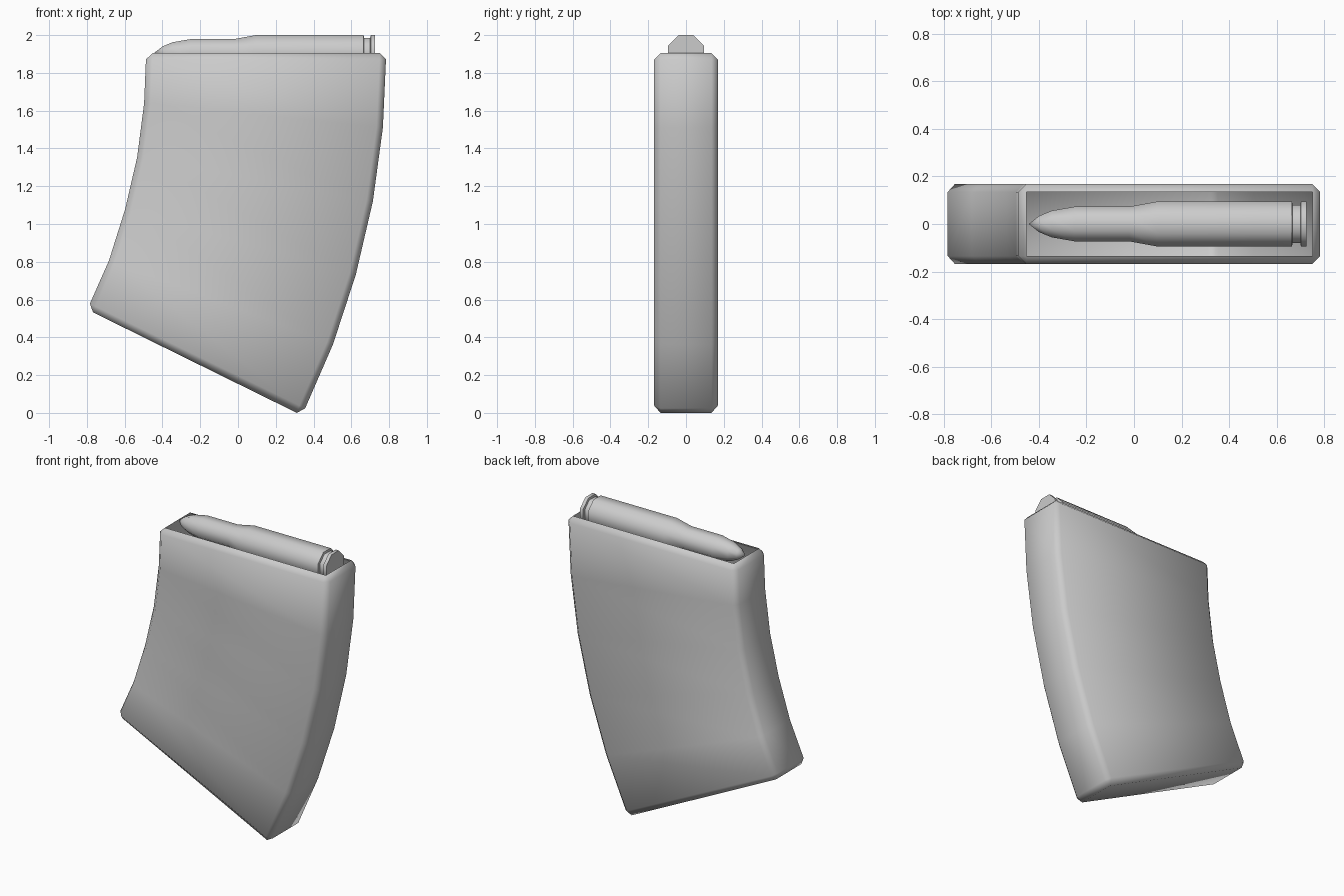
import bpy, bmesh
from math import pi, sin, cos, radians

if "Cube" in bpy.data.objects:
    bpy.data.objects.remove(bpy.data.objects["Cube"])


def finish(bm, name):
    bmesh.ops.recalc_face_normals(bm, faces=bm.faces[:])
    me = bpy.data.meshes.new(name)
    bm.to_mesh(me)
    bm.free()
    ob = bpy.data.objects.new(name, me)
    bpy.context.collection.objects.link(ob)
    bpy.ops.object.select_all(action='DESELECT')
    ob.select_set(True)
    bpy.context.view_layer.objects.active = ob
    bpy.ops.object.shade_smooth_by_angle(angle=radians(60))
    return ob


# Curved magazine body: paired front and rear profile stations, top to bottom
front = [(-0.486, 1.905), (-0.497, 1.64), (-0.534, 1.353),
         (-0.598, 1.077), (-0.683, 0.807), (-0.798, 0.547)]
rear = [(0.785, 1.905), (0.767, 1.51), (0.714, 1.12),
        (0.624, 0.733), (0.503, 0.363), (0.342, -0.007)]
half = 0.169
bm = bmesh.new()
rings = []
for (fx, fz), (rx, rz) in zip(front, rear):
    rings.append([bm.verts.new(p) for p in ((fx, -half, fz), (rx, -half, rz),
                                            (rx, half, rz), (fx, half, fz))])
for a, b in zip(rings, rings[1:]):
    for i in range(4):
        j = (i + 1) % 4
        bm.faces.new((a[i], a[j], b[j], b[i]))
bm.faces.new(rings[0])
bm.faces.new(rings[-1])
bmesh.ops.recalc_face_normals(bm, faces=bm.faces[:])

# Chamfer every sharp edge, then open the top
sharp = [e for e in bm.edges if e.calc_face_angle() > radians(40)]
bmesh.ops.bevel(bm, geom=sharp, offset=0.034, segments=1, affect='EDGES')
bm.normal_update()
top = [f for f in bm.faces if f.normal.z > 0.95]
body = finish(bm, "magazine_body")
bm = bmesh.new()
bm.from_mesh(body.data)
bm.normal_update()
top = [f for f in bm.faces if f.normal.z > 0.95]
bmesh.ops.delete(bm, geom=top, context='FACES_ONLY')
low = min(v.co.z for v in bm.verts)
for v in bm.verts:
    if v.co.z < low + 0.001:
        v.co.z = 0
bm.to_mesh(body.data)
bm.free()

# Eight-sided cartridge turned about the x axis: (x, half height across flats)
profile = [(-0.40, 0.034), (-0.347, 0.056), (-0.25, 0.073), (-0.02, 0.073),
           (0.095, 0.094), (0.665, 0.094), (0.668, 0.080), (0.70, 0.080),
           (0.703, 0.094), (0.726, 0.094)]
axis_z = 1.906
bm = bmesh.new()
rings = []
for x, h in profile:
    r = h / cos(pi / 8)
    rings.append([bm.verts.new((x, r * cos((k + 0.5) * pi / 4),
                                axis_z + r * sin((k + 0.5) * pi / 4)))
                  for k in range(8)])
for a, b in zip(rings, rings[1:]):
    for i in range(8):
        j = (i + 1) % 8
        bm.faces.new((a[i], a[j], b[j], b[i]))
tip = bm.verts.new((-0.443, 0, axis_z))
for i in range(8):
    bm.faces.new((tip, rings[0][(i + 1) % 8], rings[0][i]))
bm.faces.new(rings[-1])
finish(bm, "cartridge")
